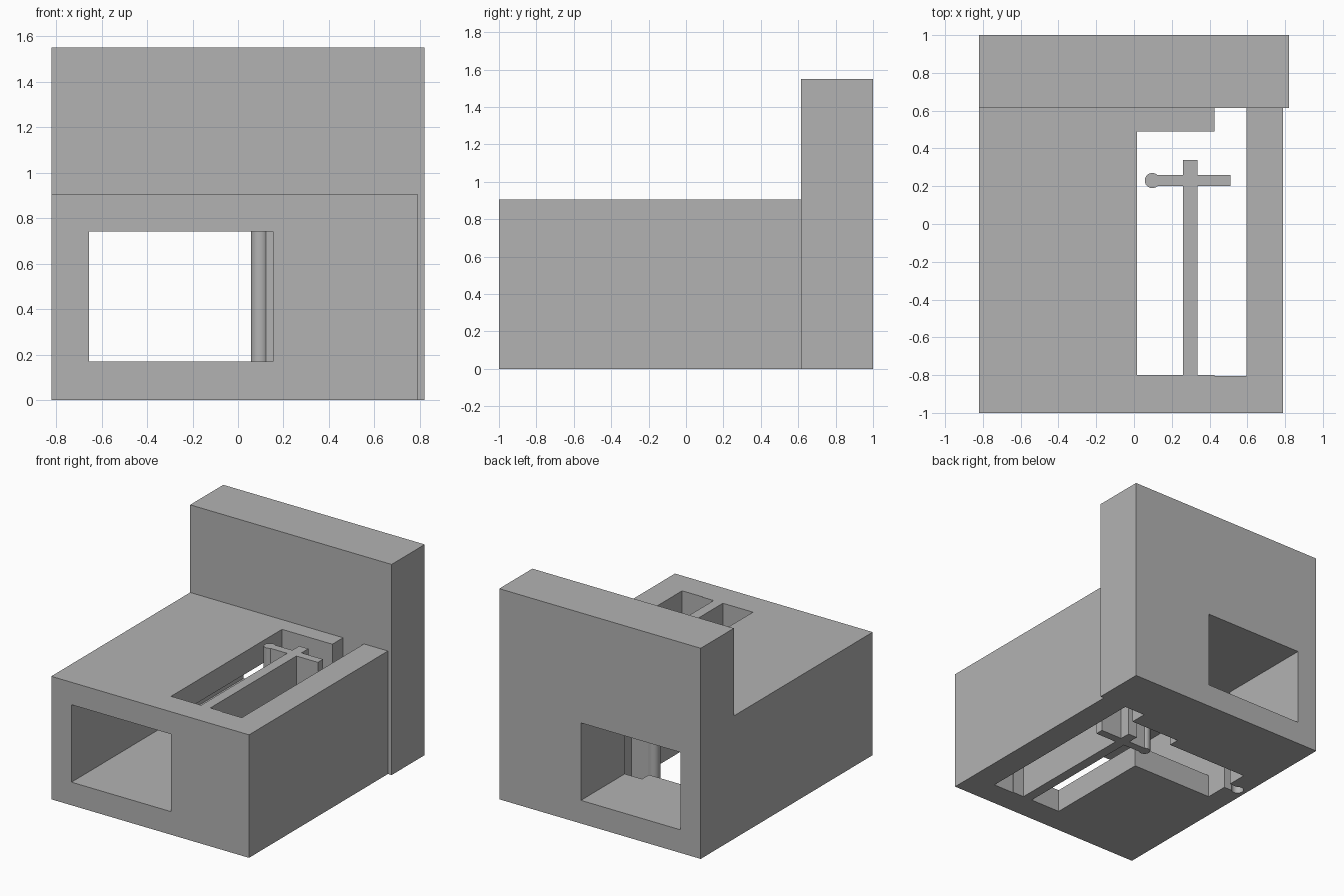
import bpy
import bmesh
import math

cube = bpy.data.objects.get("Cube")
if cube:
    bpy.data.objects.remove(cube, do_unlink=True)

TOP = 0.905        # height of the main block
FLOOR = 0.17       # tunnel floor
CEIL = 0.74        # tunnel ceiling
JOIN = 0.615       # front of the rear wall

grey = bpy.data.materials.new("plain_grey")
grey.use_nodes = True
grey.diffuse_color = (0.45, 0.45, 0.45, 1)
grey.node_tree.nodes["Principled BSDF"].inputs["Base Color"].default_value = grey.diffuse_color


def prism(name, outline, z0, z1):
    """Extrude a flat outline (counter-clockwise x, y points) upward."""
    bm = bmesh.new()
    base = bm.faces.new([bm.verts.new((x, y, z0)) for x, y in outline])
    grown = bmesh.ops.extrude_face_region(bm, geom=[base])
    verts = [g for g in grown["geom"] if isinstance(g, bmesh.types.BMVert)]
    bmesh.ops.translate(bm, vec=(0, 0, z1 - z0), verts=verts)
    bmesh.ops.recalc_face_normals(bm, faces=bm.faces)
    mesh = bpy.data.meshes.new(name)
    bm.to_mesh(mesh)
    bm.free()
    mesh.materials.append(grey)
    obj = bpy.data.objects.new(name, mesh)
    bpy.context.collection.objects.link(obj)
    return obj


def rect(x0, x1, y0, y1):
    return [(x0, y0), (x1, y0), (x1, y1), (x0, y1)]


def arc(cx, cy, r, start, end, steps=28):
    angles = [math.radians(start + (end - start) * i / steps) for i in range(steps + 1)]
    return [(cx + r * math.cos(a), cy + r * math.sin(a)) for a in angles]


def combine(target, tool, operation):
    """Apply a boolean and throw the tool away."""
    tool.hide_render = True
    mod = target.modifiers.new(operation.lower(), 'BOOLEAN')
    mod.operation = operation
    mod.solver = 'EXACT'
    mod.object = tool
    bpy.context.view_layer.objects.active = target
    bpy.ops.object.modifier_apply(modifier=mod.name)
    bpy.data.objects.remove(tool, do_unlink=True)


# Main block joined to the tall rear wall
block = prism("main_block", rect(-0.82, 0.79, -1, 0.8), 0, TOP)
combine(block, prism("rear_wall", rect(-0.82, 0.82, JOIN, 1), 0, 1.55), 'UNION')

# Tunnel from front to back
combine(block, prism("tunnel", rect(-0.655, 0.155, -1.1, 1.1), FLOOR, CEIL), 'DIFFERENCE')

# Stepped well, open above and below
well = [(0.015, -0.8), (0.425, -0.8), (0.425, -0.805), (0.595, -0.805),
        (0.595, JOIN), (0.425, JOIN), (0.425, 0.49), (0.015, 0.49)]
combine(block, prism("well", well, -0.1, TOP + 0.1), 'DIFFERENCE')

# Floor opening beside the well, with a keyhole groove in its far side
combine(block, prism("floor_opening", rect(-0.655, 0.03, 0.03, 0.41), -0.1, FLOOR + 0.1), 'DIFFERENCE')
groove = [(-0.64, 0.2), (-0.64, 0.26)] + arc(-0.75, 0.23, 0.042, 45, 315)
combine(block, prism("groove", groove, -0.1, CEIL), 'DIFFERENCE')

# Cross-shaped slider: long stem, cross arm and a round bead on its left end
half = math.degrees(math.asin(0.03 / 0.04))
slider_outline = ([(0.26, -0.8), (0.335, -0.8), (0.335, 0.2), (0.51, 0.2),
                   (0.51, 0.26), (0.335, 0.26), (0.335, 0.34), (0.26, 0.34), (0.26, 0.26)]
                  + arc(0.097, 0.23, 0.04, half, 360 - half)
                  + [(0.26, 0.2)])
slider = prism("cross_slider", slider_outline, 0, TOP)

# Keep corners crisp and the bead smooth
for obj in (block, slider):
    bpy.ops.object.select_all(action='DESELECT')
    obj.select_set(True)
    bpy.context.view_layer.objects.active = obj
    bpy.ops.object.shade_smooth_by_angle(angle=math.radians(30))
